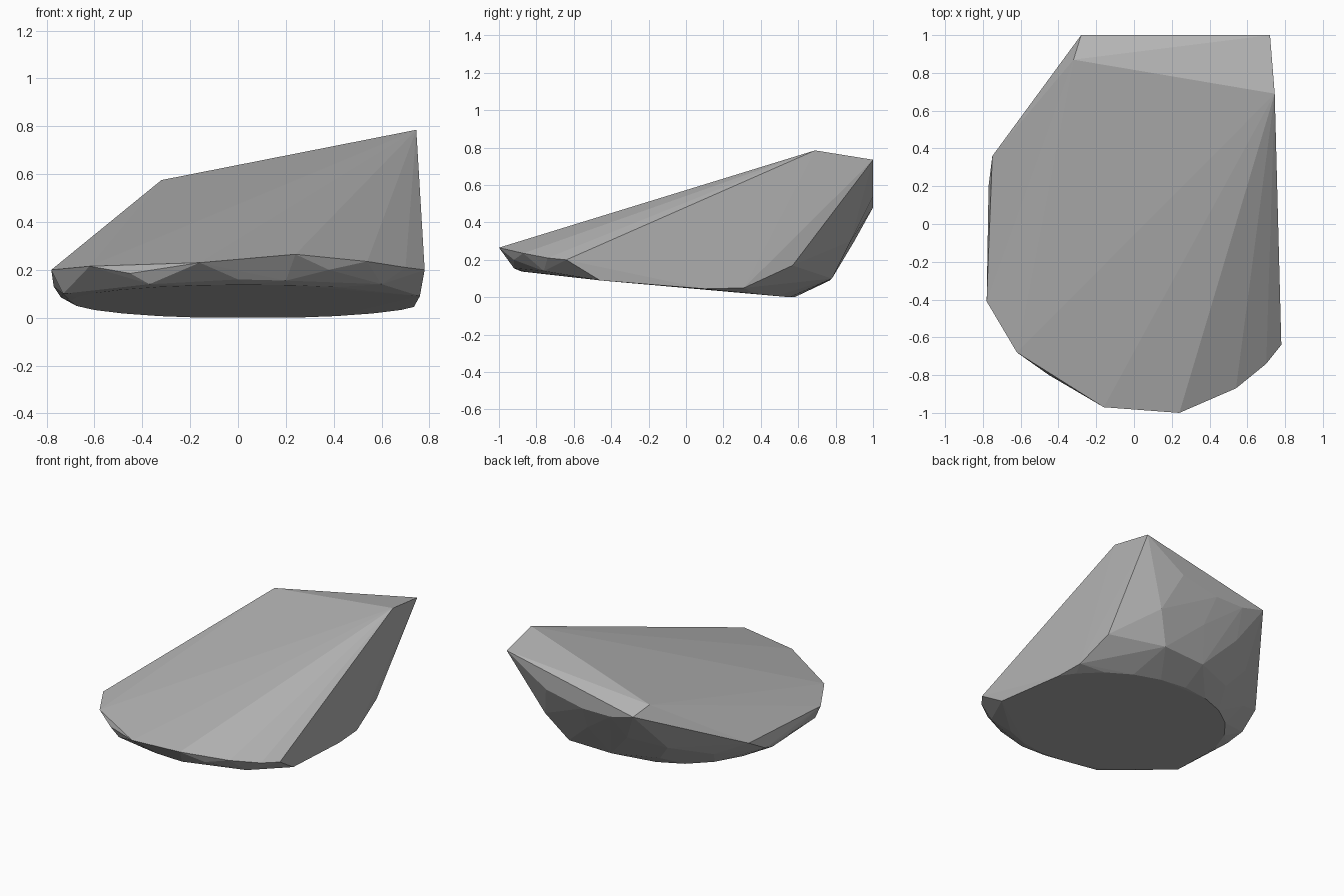
import bpy
import bmesh
from math import cos, sin, pi, radians

default_cube = bpy.data.objects.get("Cube")
if default_cube:
    bpy.data.objects.remove(default_cube, do_unlink=True)


def make_material(name, colour):
    material = bpy.data.materials.new(name)
    material.use_nodes = True
    material.diffuse_color = colour
    shader = next(node for node in material.node_tree.nodes
                  if node.type == "BSDF_PRINCIPLED")
    shader.inputs["Base Color"].default_value = colour
    return material


def underside_height(y):
    """Height of the gently tilted flat underside."""
    return max(0.0, 0.053 - 0.096 * y)


def oval_underside(centre_x, centre_y, half_width, half_depth, count):
    """Points around the oval facet that the stone rests on."""
    points = []
    for step in range(count):
        angle = 2 * pi * step / count
        x = centre_x + half_width * cos(angle)
        y = centre_y + half_depth * sin(angle)
        # the right flank slices the oval off
        x = min(x, 0.735 - 0.05 * y)
        points.append((x, y, underside_height(y)))
    return points


def hull_object(name, points, material):
    """Wrap corner points in a faceted convex shell."""
    shell = bmesh.new()
    for point in points:
        shell.verts.new(point)
    result = bmesh.ops.convex_hull(shell, input=shell.verts[:])
    loose = {item for item in result["geom_interior"] + result["geom_unused"]
             if isinstance(item, bmesh.types.BMVert) and not item.link_faces}
    bmesh.ops.delete(shell, geom=list(loose), context="VERTS")
    bmesh.ops.dissolve_limit(shell, angle_limit=radians(1),
                             verts=shell.verts[:], edges=shell.edges[:])
    bmesh.ops.recalc_face_normals(shell, faces=shell.faces[:])
    mesh = bpy.data.meshes.new(name)
    shell.to_mesh(mesh)
    shell.free()
    mesh.materials.append(material)
    stone = bpy.data.objects.new(name, mesh)
    bpy.context.collection.objects.link(stone)
    return stone


# Raised ridge and the sheared back end
ridge = [(.745, .69, .785), (-.32, .87, .575)]
back_face = [(.72, 1, .735), (-.28, 1, .525), (-.1, 1, .48),
             (.12, 1, .48), (.41, 1, .54)]

# Rim where the sloping top meets the sides
rim = [(.78, -.64, .2), (.7, -.74, .21), (.54, -.87, .235),
       (.24, -1, .265), (-.16, -.97, .23), (-.62, -.68, .215),
       (-.78, -.41, .2), (-.75, .36, .22), (-.77, .2, .13)]

# Chipped bevel below the front rim
front_bevel = [(-.45, -.8, .185), (-.37, -.82, .14), (0, -.92, .16),
               (.38, -.92, .2), (.2, -.92, .155), (.6, -.76, .14),
               (-.73, -.42, .1), (-.77, -.1, .13), (-.74, .08, .085)]

# Lower edge of the flat right flank
flank = [(.76, -.46, .09), (.735, .1, .045),
         (.725, .31, .05), (.7, .57, .17)]

# Rounded lower back
back_bevel = [(.5, .88, .3), (.15, .9, .3), (-.15, .88, .3),
              (-.36, .72, .22), (-.55, .47, .13), (.38, .78, .1),
              (.05, .77, .09), (-.25, .65, .09)]

underside = oval_underside(.04, -.15, .74, .73, 24)

stone_grey = make_material("stone grey", (.45, .45, .45, 1))
hull_object("faceted_stone",
            ridge + back_face + rim + front_bevel + flank + back_bevel + underside,
            stone_grey)
